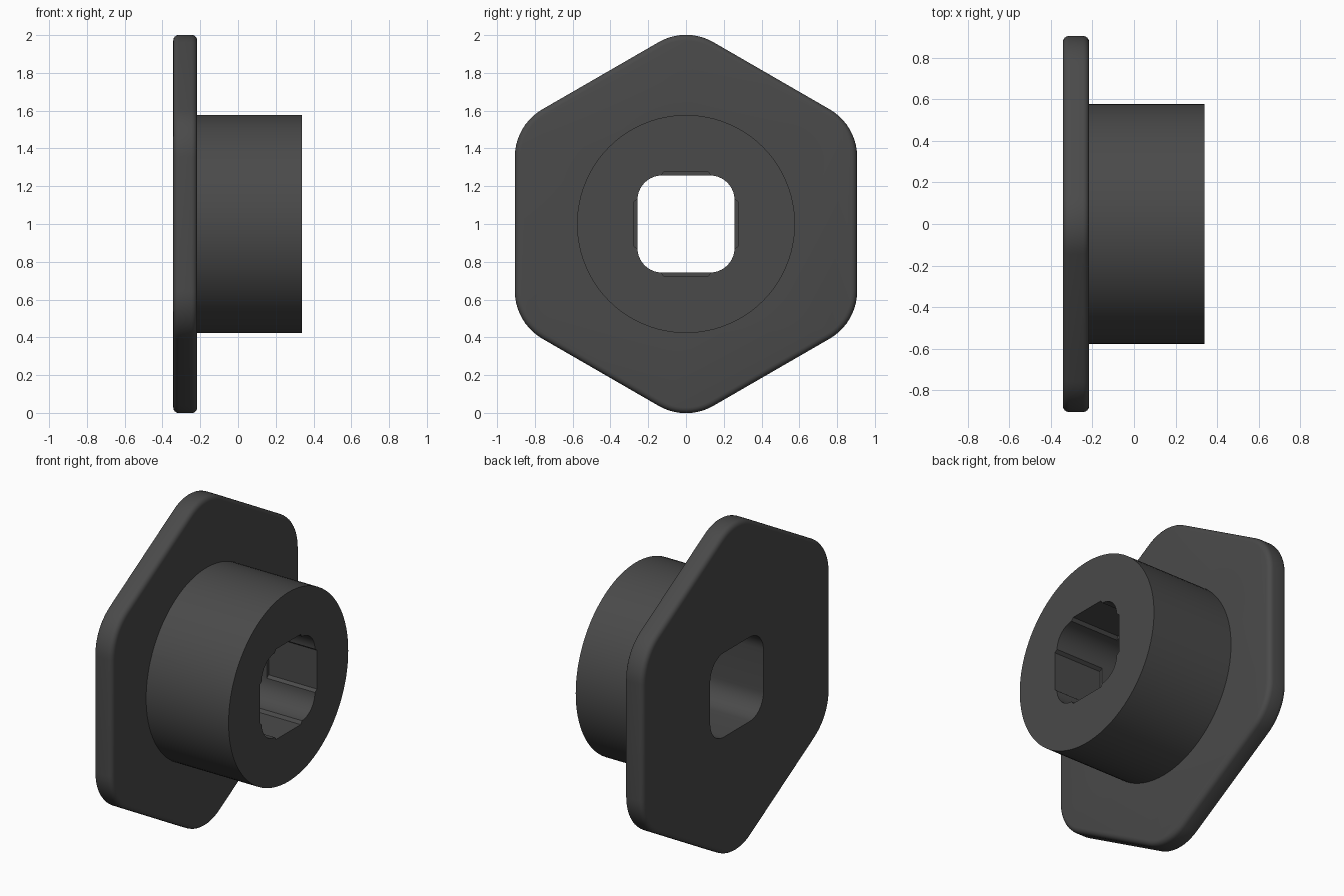
import bpy, bmesh, math

if "Cube" in bpy.data.objects:
    bpy.data.objects.remove(bpy.data.objects["Cube"])

CZ = 1.0  # height of the bushing axis


def prism(name, pts, x0, x1):
    """Extrude a (y, z) profile along x."""
    bm = bmesh.new()
    face = bm.faces.new([bm.verts.new((x0, y, z + CZ)) for y, z in pts])
    ext = bmesh.ops.extrude_face_region(bm, geom=[face])
    moved = [v for v in ext["geom"] if isinstance(v, bmesh.types.BMVert)]
    bmesh.ops.translate(bm, vec=(x1 - x0, 0, 0), verts=moved)
    bmesh.ops.recalc_face_normals(bm, faces=bm.faces)
    mesh = bpy.data.meshes.new(name)
    bm.to_mesh(mesh)
    bm.free()
    obj = bpy.data.objects.new(name, mesh)
    bpy.context.collection.objects.link(obj)
    return obj


def rounded_polygon(sides, apothem, radius, start, steps):
    """Regular polygon with rounded corners, first corner at angle start."""
    pts = []
    reach = (apothem - radius) / math.cos(math.pi / sides)
    for i in range(sides):
        a = start + 2 * math.pi * i / sides
        for k in range(steps + 1):
            b = a + (k / steps - 0.5) * 2 * math.pi / sides
            pts.append((reach * math.cos(a) + radius * math.cos(b),
                        reach * math.sin(a) + radius * math.sin(b)))
    return pts


def apply_modifier(obj, mod):
    bpy.context.view_layer.objects.active = obj
    bpy.ops.object.modifier_apply(modifier=mod.name)


def boolean(obj, other, operation):
    mod = obj.modifiers.new("boolean", 'BOOLEAN')
    mod.operation = operation
    mod.solver = 'EXACT'
    mod.object = other
    apply_modifier(obj, mod)
    bpy.data.objects.remove(other)


# Hexagonal flange with rounded rims
body = prism("flanged_bushing",
             rounded_polygon(6, 0.906, 0.29, math.pi / 2, 10), -0.343, -0.216)
bevel = body.modifiers.new("rim", 'BEVEL')
bevel.width = 0.03
bevel.segments = 4
bevel.limit_method = 'ANGLE'
bevel.angle_limit = math.radians(60)
apply_modifier(body, bevel)

# Round hub
circle = [(0.577 * math.cos(t * math.tau / 96), 0.577 * math.sin(t * math.tau / 96))
          for t in range(96)]
boolean(body, prism("hub", circle, -0.28, 0.34), 'UNION')

# Rounded square bore right through
bore = rounded_polygon(4, 0.257, 0.13, math.pi / 4, 10)
boolean(body, prism("bore_cutter", bore, -0.6, 0.6), 'DIFFERENCE')

# Shallow relief on each flat of the bore, open at the hub end
relief = []
for i in range(4):
    c, s = math.cos(i * math.pi / 2), math.sin(i * math.pi / 2)
    for y, z in ((0.25, -0.137), (0.275, -0.118), (0.275, 0.118), (0.25, 0.137)):
        relief.append((y * c - z * s, y * s + z * c))
boolean(body, prism("relief_cutter", relief, 0.015, 0.6), 'DIFFERENCE')

# Dark grey finish
mat = bpy.data.materials.new("dark_grey")
mat.diffuse_color = (0.068, 0.068, 0.068, 1)
mat.use_nodes = True
mat.node_tree.nodes["Principled BSDF"].inputs["Base Color"].default_value = mat.diffuse_color
body.data.materials.clear()
body.data.materials.append(mat)
for p in body.data.polygons:
    p.material_index = 0

body.select_set(True)
bpy.context.view_layer.objects.active = body
bpy.ops.object.shade_smooth_by_angle(angle=math.radians(30))
